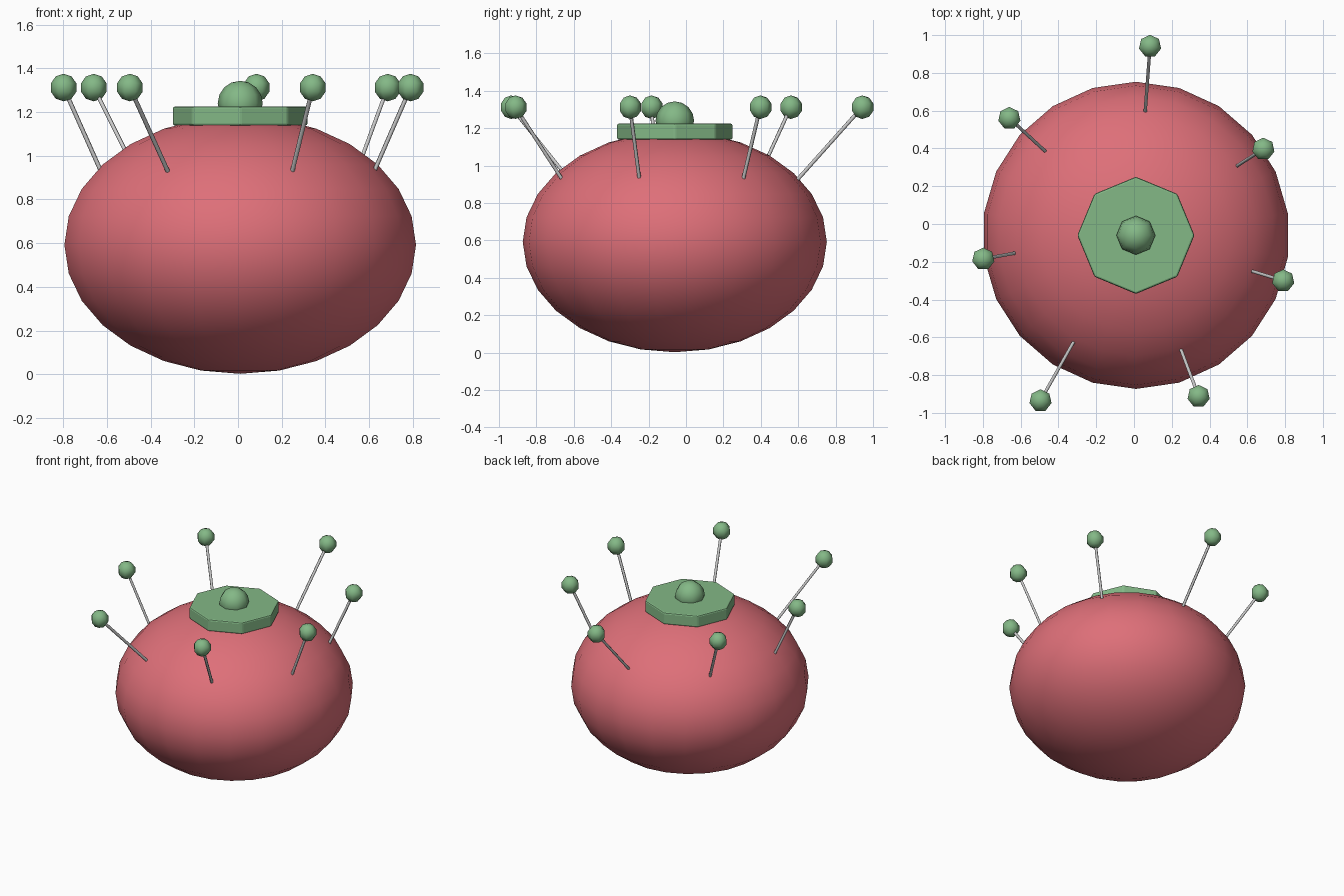
import bpy, bmesh, math
from mathutils import Vector, Matrix

if "Cube" in bpy.data.objects:
    bpy.data.objects.remove(bpy.data.objects["Cube"])

CX, CY = 0.01, -0.06


def material(name, rgb):
    m = bpy.data.materials.new(name)
    m.diffuse_color = (*rgb, 1)
    m.use_nodes = True
    m.node_tree.nodes["Principled BSDF"].inputs["Base Color"].default_value = m.diffuse_color
    return m


RED = material("red_fabric", (0.73, 0.16, 0.19))
GREEN = material("green", (0.23, 0.48, 0.24))


def finish(name, bm, mat=None, angle=None):
    me = bpy.data.meshes.new(name)
    bm.to_mesh(me)
    bm.free()
    ob = bpy.data.objects.new(name, me)
    bpy.context.collection.objects.link(ob)
    if mat:
        me.materials.append(mat)
    if angle:
        bpy.ops.object.select_all(action='DESELECT')
        ob.select_set(True)
        bpy.context.view_layer.objects.active = ob
        bpy.ops.object.shade_smooth_by_angle(angle=math.radians(angle))
    return ob


def ball(name, loc, scale, segs, rings, mat, angle):
    bm = bmesh.new()
    bmesh.ops.create_uvsphere(bm, u_segments=segs, v_segments=rings, radius=1)
    bm.transform(Matrix.Translation(loc) @ Matrix.Diagonal((*scale, 1)))
    return finish(name, bm, mat, angle)


def rod(name, a, b, radius, segs, mat=None, angle=None):
    a, b = Vector(a), Vector(b)
    d = b - a
    bm = bmesh.new()
    bmesh.ops.create_cone(bm, cap_ends=True, segments=segs,
                          radius1=radius, radius2=radius, depth=d.length)
    rot = d.to_track_quat('Z', 'Y').to_matrix().to_4x4()
    bm.transform(Matrix.Translation((a + b) / 2) @ rot)
    return finish(name, bm, mat, angle)


# Squashed cushion
ball("cushion", (CX, CY, 0.592), (0.813, 0.813, 0.59), 22, 14, RED, 40)

# Octagonal cap with a softened rim, and its knob
cap = rod("cap", (CX, CY, 1.138), (CX, CY, 1.225), 0.31, 8, GREEN)
bev = cap.modifiers.new("rim", 'BEVEL')
bev.width = 0.01
bev.segments = 2
ball("knob", (CX, CY, 1.24), (0.103, 0.103, 0.103), 8, 8, GREEN, 80)

# Pins: head x, y and the point where the needle enters the cushion
HEAD_Z, ENTRY_Z = 1.312, 0.935
pins = [((0.085, 0.942), (0.06, 0.605)),
        ((0.685, 0.397), (0.546, 0.308)),
        ((0.79, -0.30), (0.626, -0.25)),
        ((0.342, -0.912), (0.25, -0.668)),
        ((-0.495, -0.935), (-0.324, -0.632)),
        ((-0.798, -0.185), (-0.63, -0.154)),
        ((-0.66, 0.56), (-0.472, 0.387))]
for i, (h, e) in enumerate(pins, 1):
    head = Vector((*h, HEAD_Z))
    entry = Vector((*e, ENTRY_Z))
    tip = entry + (entry - head).normalized() * 0.08
    rod(f"pin_needle_{i}", tip, head, 0.01, 6, None, 70)
    ball(f"pin_head_{i}", head, (0.063, 0.063, 0.063), 7, 5, GREEN, 50)
